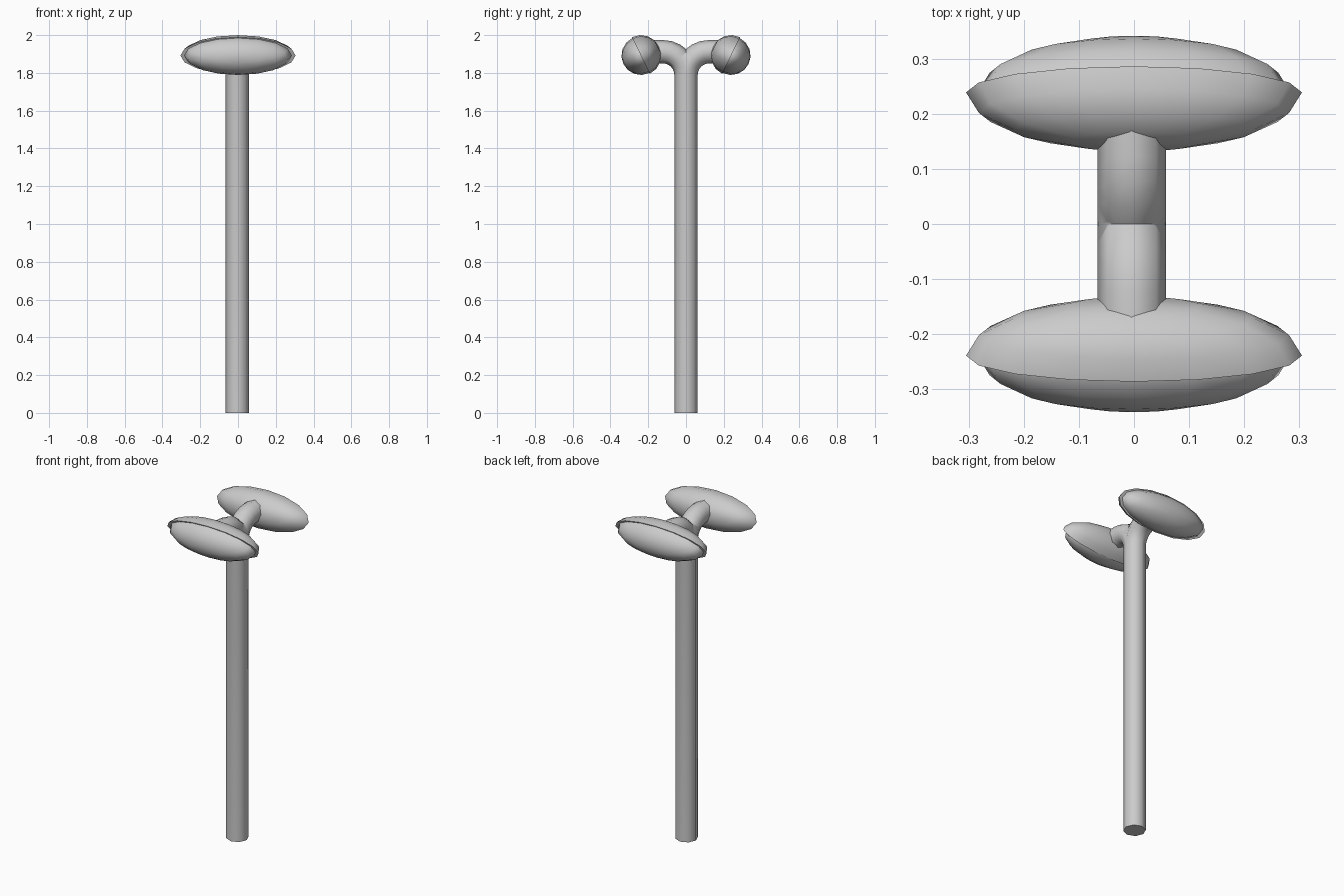
import bpy, bmesh
from math import sin, cos, pi, radians
from mathutils import Vector, Matrix

if "Cube" in bpy.data.objects:
    bpy.data.objects.remove(bpy.data.objects["Cube"])


def add_object(name, bm, angle):
    bmesh.ops.recalc_face_normals(bm, faces=bm.faces[:])
    mesh = bpy.data.meshes.new(name)
    bm.to_mesh(mesh)
    bm.free()
    ob = bpy.data.objects.new(name, mesh)
    bpy.context.collection.objects.link(ob)
    bpy.ops.object.select_all(action='DESELECT')
    ob.select_set(True)
    bpy.context.view_layer.objects.active = ob
    bpy.ops.object.shade_smooth_by_angle(angle=radians(angle))
    return ob


# Forked pole: an octagonal tube swept up and outward, cut at y = 0 and mirrored
R, BEND, Z0, SIDES = 0.062, 0.122, 1.79, 8
path = [(0, 0, 0)]
path += [(BEND * (1 - cos(t)), Z0 + BEND * sin(t), t)
         for t in [i * pi / 12 for i in range(7)]]
path.append((0.21, Z0 + BEND, pi / 2))
bm = bmesh.new()
rings = []
for y, z, t in path:
    ring = []
    for k in range(SIDES):
        a = 2 * pi * k / SIDES
        out = R * sin(a)
        ring.append(bm.verts.new((-0.004 + R * cos(a), y + out * cos(t), z - out * sin(t))))
    rings.append(ring)
for lo, hi in zip(rings, rings[1:]):
    for k in range(SIDES):
        n = (k + 1) % SIDES
        bm.faces.new((lo[k], lo[n], hi[n], hi[k]))
bm.faces.new(rings[0])
bm.faces.new(rings[-1])
bmesh.ops.bisect_plane(bm, geom=bm.verts[:] + bm.edges[:] + bm.faces[:], dist=1e-5,
                       plane_co=(0, 0, 0), plane_no=(0, -1, 0), clear_outer=True)
bmesh.ops.mirror(bm, geom=bm.verts[:] + bm.edges[:] + bm.faces[:],
                 matrix=Matrix.Identity(4), merge_dist=1e-4, axis='Y')
bmesh.ops.remove_doubles(bm, verts=bm.verts[:], dist=1e-4)
add_object("forked_pole", bm, 60)


def ellipsoid(rx, r, segments, half):
    bm = bmesh.new()
    bmesh.ops.create_uvsphere(bm, u_segments=segments, v_segments=segments // 2, radius=1)
    if half:
        bmesh.ops.delete(bm, geom=[v for v in bm.verts if v.co.z < -0.01], context='VERTS')
        # narrow rim turned inward toward the lens
        rim = [e for e in bm.edges if e.is_boundary]
        new = bmesh.ops.extrude_edge_only(bm, edges=rim)['geom']
        for v in [g for g in new if isinstance(g, bmesh.types.BMVert)]:
            v.co.x *= 0.88
            v.co.y *= 0.88
    bmesh.ops.scale(bm, vec=Vector((rx, r, r)), verts=bm.verts[:])
    return bm


# Lamp heads: a rimmed cover on the inner upper side, a lens facing out and down
for side, label in ((1, "back"), (-1, "front")):
    place = Matrix.Translation((0, side * 0.239, 1.892)) @ Matrix.Rotation(side * radians(64), 4, 'X')
    for part, rx, r, seg, half in (("cover", 0.305, 0.108, 16, True),
                                   ("lens", 0.284, 0.103, 16, False)):
        bm = ellipsoid(rx, r, seg, half)
        bm.transform(place)
        add_object(f"{label}_lamp_{part}", bm, 60)
